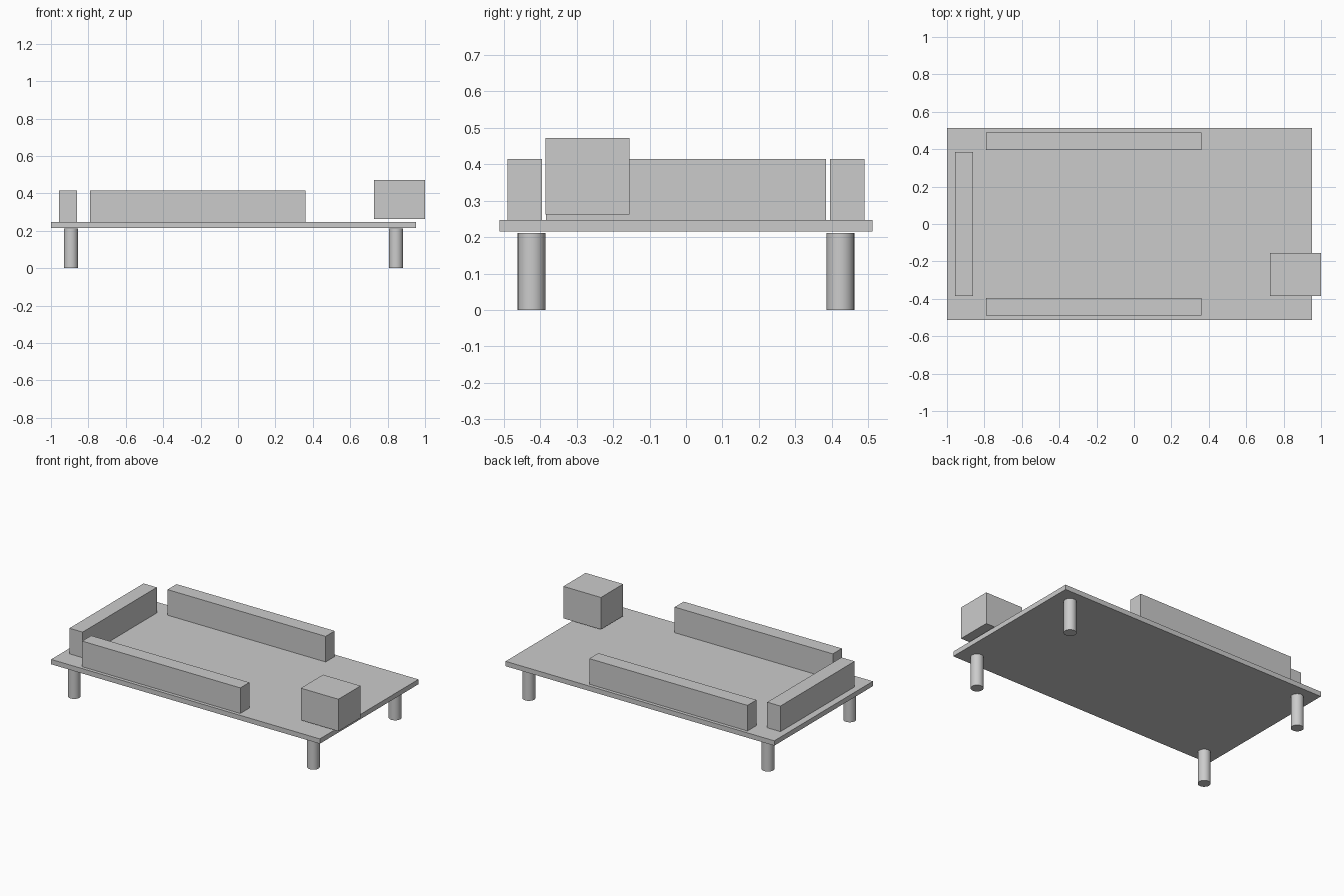
import bpy

cube = bpy.data.objects.get("Cube")
if cube:
    bpy.data.objects.remove(cube, do_unlink=True)

# Single plain grey
grey = bpy.data.materials.new("plain_grey")
grey.use_nodes = True
colour = (0.6, 0.6, 0.6, 1.0)
grey.diffuse_color = colour
grey.node_tree.nodes["Principled BSDF"].inputs["Base Color"].default_value = colour


def box(name, x, y, z):
    """Box spanning the given (min, max) ranges."""
    spans = (x, y, z)
    bpy.ops.mesh.primitive_cube_add(size=1, location=[(a + b) / 2 for a, b in spans])
    ob = bpy.context.object
    ob.name = name
    ob.scale = [b - a for a, b in spans]
    bpy.ops.object.transform_apply(location=False, rotation=False, scale=True)
    ob.data.materials.append(grey)


def leg(name, x, y, radius=0.038, height=0.211):
    bpy.ops.mesh.primitive_cylinder_add(vertices=32, radius=radius, depth=height,
                                        location=(x, y, height / 2))
    ob = bpy.context.object
    ob.name = name
    ob.data.materials.append(grey)
    bpy.ops.object.shade_smooth_by_angle()


# Flat deck
deck_top, rail_top = 0.247, 0.415
box("deck", (-1, 0.953), (-0.512, 0.512), (0.215, deck_top))

# Rails on three sides
box("front_rail", (-0.79, 0.36), (-0.49, -0.396), (deck_top, rail_top))
box("back_rail", (-0.79, 0.36), (0.396, 0.49), (deck_top, rail_top))
box("end_rail", (-0.956, -0.86), (-0.385, 0.385), (deck_top, rail_top))

# Block hovering just above the open end
box("corner_block", (0.727, 1), (-0.386, -0.155), (0.262, 0.472))

# Round legs, one near each corner
for side, x in (("right", -0.893), ("left", 0.845)):
    for end, y in (("front", -0.424), ("back", 0.424)):
        leg(f"{end}_{side}_leg", x, y)
